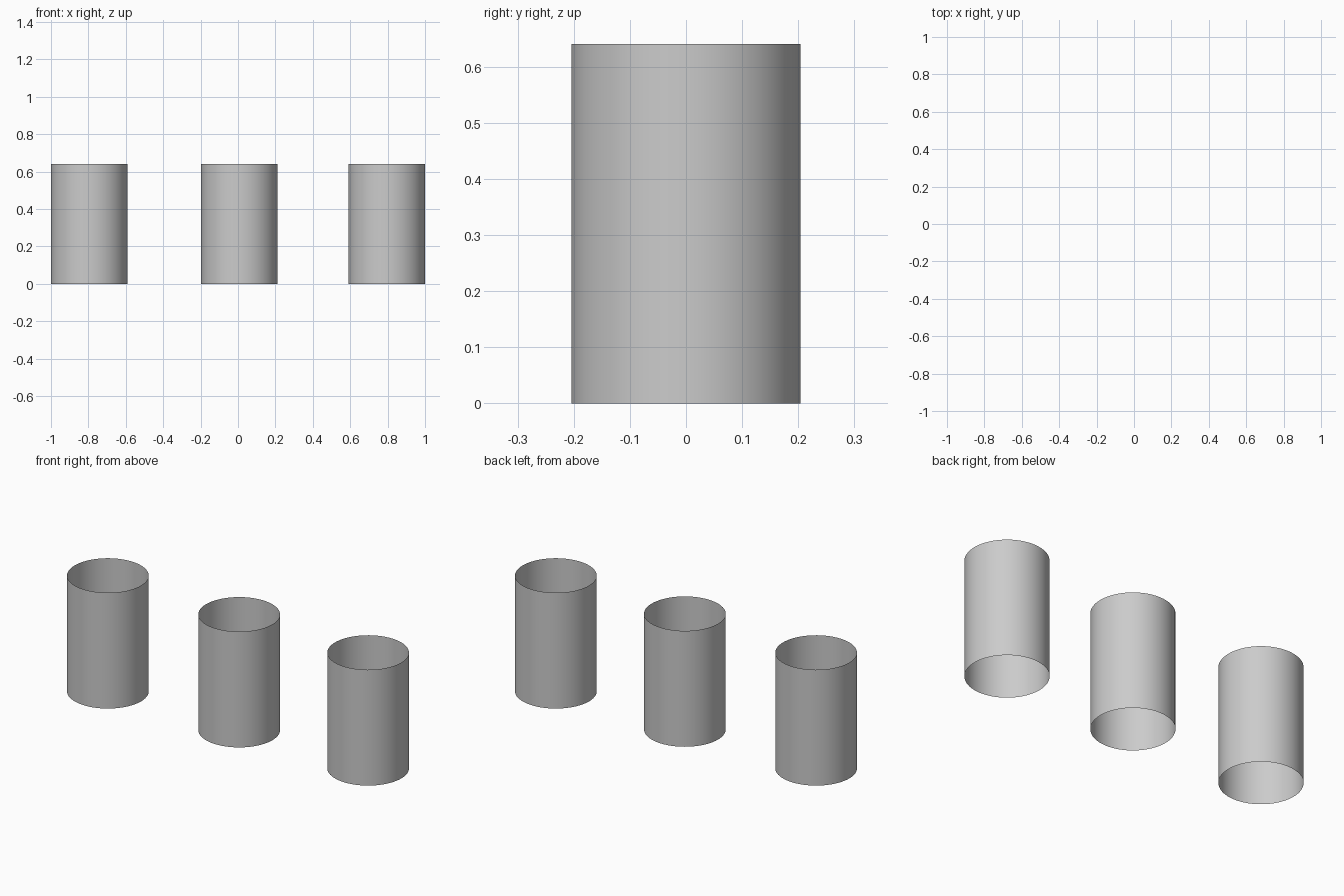
import bpy

if "Cube" in bpy.data.objects:
    bpy.data.objects.remove(bpy.data.objects["Cube"])

RADIUS = 0.2045
HEIGHT = 0.64


def open_tube(name, x):
    """Thin-walled tube, open at both ends, standing on the ground."""
    bpy.ops.mesh.primitive_cylinder_add(
        vertices=64, radius=RADIUS, depth=HEIGHT,
        end_fill_type='NOTHING', location=(x, 0, HEIGHT / 2))
    tube = bpy.context.object
    tube.name = name
    bpy.ops.object.shade_smooth_by_angle()
    return tube


# Row of three tubes, the middle one slightly off centre
for name, x in (("left_tube", -0.7955), ("middle_tube", 0.007), ("right_tube", 0.7955)):
    open_tube(name, x)
